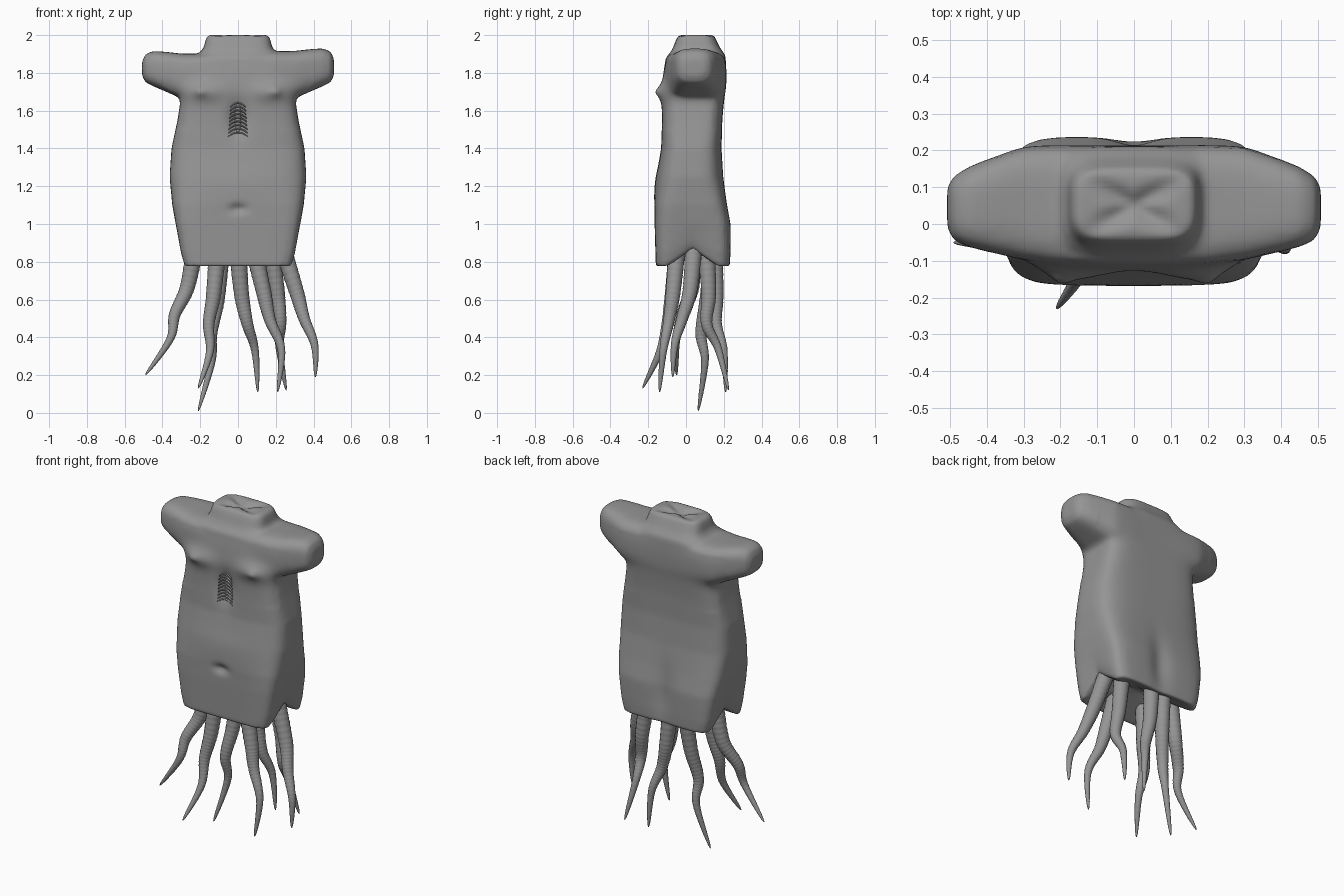
import bpy, bmesh, math
from mathutils import Vector

cube = bpy.data.objects.get("Cube")
if cube:
    bpy.data.objects.remove(cube)

grey = bpy.data.materials.new("flesh grey")
grey.use_nodes = True
grey.diffuse_color = (0.3, 0.3, 0.3, 1)
grey.node_tree.nodes["Principled BSDF"].inputs["Base Color"].default_value = (0.3, 0.3, 0.3, 1)


def add_object(name, bm):
    bmesh.ops.recalc_face_normals(bm, faces=bm.faces)
    mesh = bpy.data.meshes.new(name)
    bm.to_mesh(mesh)
    bm.free()
    mesh.materials.append(grey)
    mesh.shade_smooth()
    ob = bpy.data.objects.new(name, mesh)
    bpy.context.collection.objects.link(ob)
    return ob


def superellipse(half_u, half_v, power, n=64):
    """Points of a rounded rectangle."""
    pts = []
    for i in range(n):
        c, s = math.cos(math.tau * i / n), math.sin(math.tau * i / n)
        k = (abs(c) ** power + abs(s) ** power) ** (-1 / power)
        pts.append((half_u * c * k, half_v * s * k))
    return pts


def loft(bm, rings, start=None):
    """Skin between rings; the first cap can fan to a given centre."""
    loops = [[bm.verts.new(p) for p in ring] for ring in rings]
    n = len(loops[0])
    for a, b in zip(loops, loops[1:]):
        for i in range(n):
            bm.faces.new((a[i], a[(i + 1) % n], b[(i + 1) % n], b[i]))
    if start:
        hub = bm.verts.new(start)
        for i in range(n):
            bm.faces.new((loops[0][i], hub, loops[0][(i + 1) % n]))
    else:
        bm.faces.new(loops[0])
    bm.faces.new(loops[-1])


def level(z, half_x, front, back, power):
    mid = (front + back) / 2
    return [(x, y + mid, z) for x, y in superellipse(half_x, (back - front) / 2, power)]


# Trunk: z, half width, front y, back y, squareness
trunk = [(0.77, 0.285, -0.16, 0.232, 8), (0.85, 0.305, -0.162, 0.235, 8), (1.0, 0.33, -0.166, 0.232, 7),
         (1.1, 0.348, -0.166, 0.217, 5.5), (1.25, 0.362, -0.154, 0.197, 4), (1.4, 0.352, -0.132, 0.188, 4),
         (1.55, 0.32, -0.127, 0.192, 5), (1.64, 0.306, -0.129, 0.2, 5), (1.72, 0.318, -0.128, 0.21, 4.5),
         (1.8, 0.3, -0.12, 0.214, 4), (1.89, 0.24, -0.105, 0.21, 4)]
rings = []
for z, w, f, b, p in trunk:
    lift = 0.1 * max(0, 1 - (z - 0.77) / 0.22)
    ring = level(z, w, f, b, p)
    # Raised notch along the lower side edges
    rings.append([(x, y, h + lift * max(0, 1 - abs(y - 0.035) / 0.14)) for x, y, h in ring])
bm = bmesh.new()
loft(bm, rings, start=(0, 0.035, 0.87))
torso = add_object("torso", bm)

# Shoulder bar with arm stumps: x, front y, back y, bottom z, top z
half = [(0, -0.112, 0.212, 1.64, 1.915), (0.2, -0.112, 0.215, 1.65, 1.915), (0.3, -0.098, 0.212, 1.665, 1.916),
        (0.38, -0.08, 0.183, 1.7, 1.925), (0.45, -0.062, 0.155, 1.73, 1.93), (0.49, -0.045, 0.13, 1.75, 1.913),
        (0.508, -0.01, 0.1, 1.785, 1.875)]
stations = [(-x, f, b, lo, hi - 0.014) for x, f, b, lo, hi in half[:0:-1]] + half
bm = bmesh.new()
loft(bm, [[(x, (f + b) / 2 + u, (lo + hi) / 2 + v)
           for u, v in superellipse((b - f) / 2, (hi - lo) / 2, 5 - 4 * abs(x))] for x, f, b, lo, hi in stations])
shoulders = add_object("shoulders", bm)

# Neck stump
bm = bmesh.new()
loft(bm, [level(z, w, f, b, 4) for z, w, f, b in
          [(1.86, 0.25, -0.1, 0.21), (1.905, 0.205, -0.085, 0.2), (1.93, 0.182, -0.07, 0.182),
           (1.975, 0.172, -0.053, 0.16), (2.001, 0.16, -0.038, 0.148)]])
neck = add_object("neck", bm)

# Merge the three into one soft skin
bpy.ops.object.select_all(action="DESELECT")
for ob in (torso, shoulders, neck):
    ob.select_set(True)
bpy.context.view_layer.objects.active = torso
bpy.ops.object.join()
remesh = torso.modifiers.new("skin", "REMESH")
remesh.mode, remesh.voxel_size, remesh.use_smooth_shade = "VOXEL", 0.012, True
soften = torso.modifiers.new("soften", "SMOOTH")
soften.factor, soften.iterations = 0.5, 8
for name in ("skin", "soften"):
    bpy.ops.object.modifier_apply(modifier=name)

# Blend the shoulders into the chest and back more strongly
blend = torso.vertex_groups.new(name="chest_blend")
blend.add([v.index for v in torso.data.vertices
           if abs(v.co.x) < 0.4 and 1.5 < v.co.z < 1.86 and not -0.06 < v.co.y < 0.14], 1, "REPLACE")
melt = torso.modifiers.new("melt", "SMOOTH")
melt.factor, melt.iterations, melt.vertex_group = 0.5, 40, blend.name
bpy.ops.object.modifier_apply(modifier="melt")


def push(x, z, rx, rz, depth, side=-1):
    """Bulge (depth > 0) or dent the front (-1) or back (1)."""
    for v in torso.data.vertices:
        if (v.co.y - 0.035) * side > 0.08:
            d = ((v.co.x - x) / rx) ** 2 + ((v.co.z - z) / rz) ** 2
            v.co.y += side * depth * math.exp(-d)


# Chest, belly, wound and back relief
for s in (-1, 1):
    push(s * 0.18, 1.7, 0.1, 0.05, 0.026)
    push(s * 0.2, 1.7, 0.03, 0.025, 0.014)
    push(s * 0.17, 0.98, 0.12, 0.1, 0.004, 1)
push(0, 1.56, 0.05, 0.09, -0.035)
push(0, 1.2, 0.2, 0.1, 0.008)
push(0, 1.08, 0.045, 0.025, -0.022)
push(0, 0.95, 0.06, 0.17, -0.02, 1)
# Crumpled hollow on the neck top
for v in torso.data.vertices:
    x, y = v.co.x / 0.15, (v.co.y - 0.05) / 0.09
    if v.co.z > 1.98 and abs(x) < 1 and abs(y) < 1:
        fade = (1 - x * x) * (1 - y * y)
        v.co.z -= 0.025 * fade * math.exp(-((abs(x) - abs(y)) / 0.35) ** 2)
torso.data.shade_smooth()

# Exposed ribbed strip in the chest wound
bm = bmesh.new()
loft(bm, [level(1.45 + 0.2 * t / 8, 0.016, -0.112, -0.08, 2) for t in range(9)])
for i in range(9):
    z = 1.485 + i * 0.0195
    reach = 0.052 - 0.0015 * i
    for s in (-1, 1):
        loft(bm, [[(s * reach * t, -0.115 - 0.006 * t * t + u, z - 0.022 * t * t + v)
                   for u, v in superellipse(0.006, 0.0045, 2, 8)] for t in (0, 0.35, 0.7, 1)])
add_object("chest_ribs", bm)

# Tentacles: centre line from root to tip
paths = {
    "right_side": [(-0.23, 0.04, 0.86), (-0.27, 0.03, 0.66), (-0.335, -0.02, 0.52), (-0.36, -0.05, 0.39), (-0.49, -0.05, 0.2)],
    "right_front": [(-0.11, -0.05, 0.84), (-0.13, -0.075, 0.62), (-0.155, -0.1, 0.47), (-0.15, -0.14, 0.32), (-0.21, -0.23, 0.13)],
    "right_back": [(-0.09, 0.14, 0.84), (-0.11, 0.11, 0.6), (-0.14, 0.08, 0.42), (-0.14, 0.1, 0.27), (-0.21, 0.065, 0.01)],
    "middle_back": [(0, 0.15, 0.84), (0.02, 0.16, 0.62), (0.05, 0.16, 0.47), (0.09, 0.2, 0.33), (0.105, 0.21, 0.11)],
    "left_front": [(0.09, -0.05, 0.84), (0.14, -0.07, 0.62), (0.17, -0.09, 0.49), (0.23, -0.12, 0.33), (0.21, -0.14, 0.11)],
    "left_back": [(0.18, 0.11, 0.84), (0.21, 0.12, 0.62), (0.225, 0.11, 0.47), (0.22, 0.17, 0.34), (0.255, 0.225, 0.12)],
    "left_side": [(0.24, 0.04, 0.86), (0.31, 0.02, 0.64), (0.35, -0.02, 0.5), (0.405, -0.06, 0.36), (0.41, -0.07, 0.19)],
}


def spline(pts, t):
    """Smooth curve through the points."""
    i = min(int(t), len(pts) - 2)
    f = t - i
    p = [Vector(pts[max(0, min(len(pts) - 1, i + k))]) for k in (-1, 0, 1, 2)]
    return 0.5 * (2 * p[1] + (p[2] - p[0]) * f + (2 * p[0] - 5 * p[1] + 4 * p[2] - p[3]) * f * f
                  + (3 * p[1] - p[0] - 3 * p[2] + p[3]) * f ** 3)


steps = 120
for name, pts in paths.items():
    bm = bmesh.new()
    centres = [spline(pts, (len(pts) - 1) * i / steps) for i in range(steps + 1)]
    rings = []
    for i, c in enumerate(centres):
        axis = (centres[min(i + 1, steps)] - centres[max(i - 1, 0)]).normalized()
        u = axis.cross(Vector((0, 1, 0))).normalized()
        w = axis.cross(u)
        t = i / steps
        # Tapered, with a ring-shaped ripple
        r = (0.045 * (1 - t) ** 0.62 + 0.001) * (1 + 0.035 * (i % 4 == 0))
        rings.append([c + u * a + w * b for a, b in superellipse(r, r, 2, 14)])
    loft(bm, rings)
    add_object(name + "_tentacle", bm)
